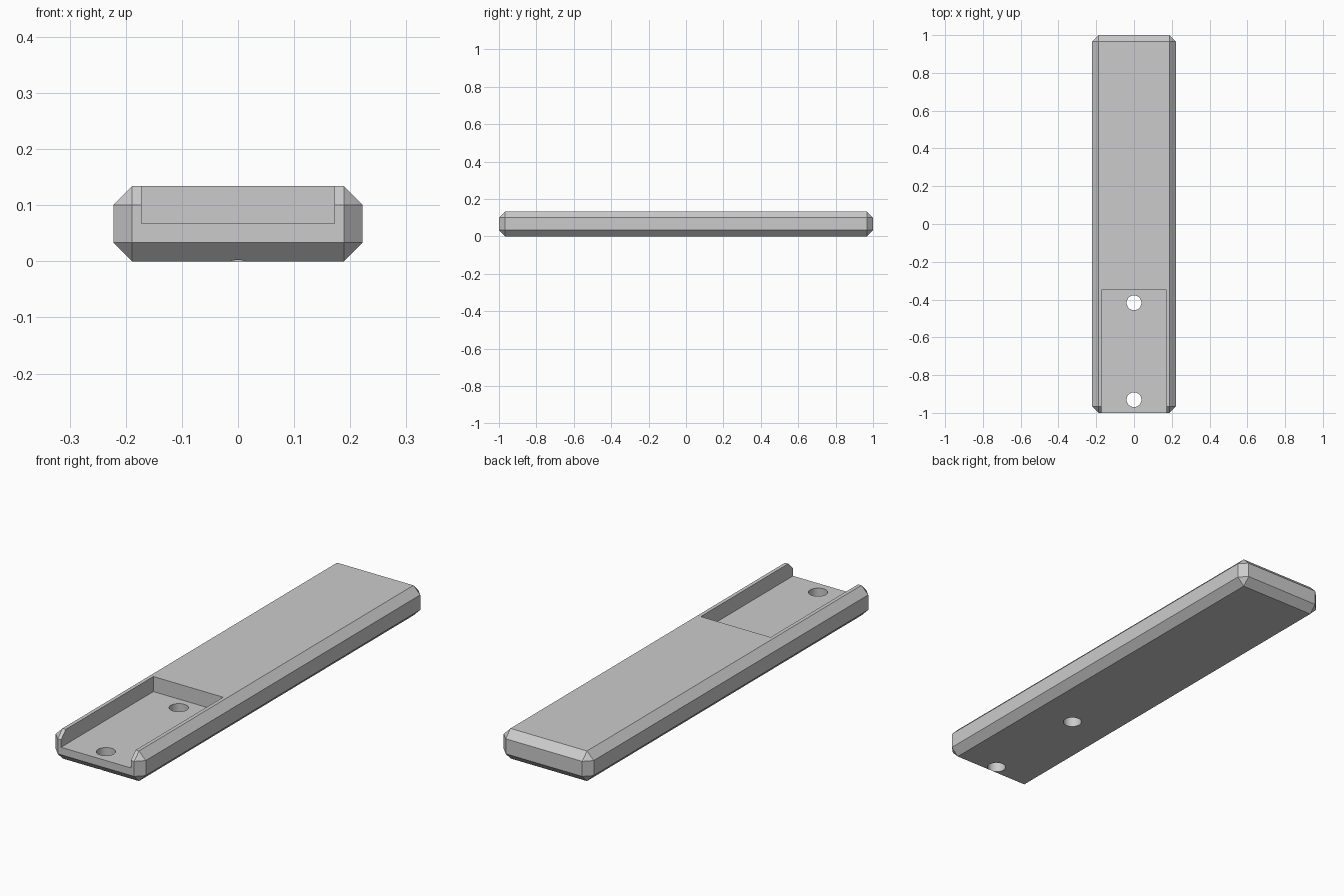
import bpy
import bmesh
from mathutils import Matrix, Vector

default = bpy.data.objects.get("Cube")
if default:
    bpy.data.objects.remove(default, do_unlink=True)

WIDTH, LENGTH, HEIGHT = 0.444, 2.0, 0.134
CHAMFER = 0.0335

grey = bpy.data.materials.new("plain grey")
grey.use_nodes = True
colour = (0.6, 0.6, 0.6, 1)
grey.diffuse_color = colour
grey.node_tree.nodes["Principled BSDF"].inputs["Base Color"].default_value = colour


def finish(name, bm):
    mesh = bpy.data.meshes.new(name)
    bm.to_mesh(mesh)
    bm.free()
    mesh.materials.append(grey)
    obj = bpy.data.objects.new(name, mesh)
    bpy.context.collection.objects.link(obj)
    return obj


def box(name, low, high, chamfer=0):
    low, high = Vector(low), Vector(high)
    bm = bmesh.new()
    place = Matrix.Translation((low + high) / 2) @ Matrix.Diagonal((high - low).to_4d())
    bmesh.ops.create_cube(bm, size=1, matrix=place)
    if chamfer:
        bmesh.ops.bevel(bm, geom=bm.edges[:], offset=chamfer, segments=1, affect="EDGES")
    return finish(name, bm)


def cylinder(name, y, radius):
    bm = bmesh.new()
    bmesh.ops.create_cone(bm, cap_ends=True, segments=48, radius1=radius, radius2=radius,
                          depth=1, matrix=Matrix.Translation((0, y, 0)))
    return finish(name, bm)


def cut(target, cutter):
    mod = target.modifiers.new(cutter.name, "BOOLEAN")
    mod.operation = "DIFFERENCE"
    mod.solver = "EXACT"
    mod.object = cutter
    cutter.hide_render = True
    cutter.hide_set(True)


# Chamfered bar
bar = box("bar", (-WIDTH / 2, -LENGTH / 2, 0), (WIDTH / 2, LENGTH / 2, HEIGHT), CHAMFER)

# Open-ended recess in the top
cutters = [box("recess_cutter", (-0.172, -1.1, HEIGHT / 2), (0.172, -0.35, 0.3))]

# Two screw holes through the recess floor
for name, y in (("front_hole_cutter", -0.93), ("rear_hole_cutter", -0.417)):
    cutters.append(cylinder(name, y, 0.039))

for cutter in cutters:
    cut(bar, cutter)

# Bake the cuts, then drop the cutters
bpy.context.view_layer.update()
evaluated = bar.evaluated_get(bpy.context.evaluated_depsgraph_get())
baked = bpy.data.meshes.new_from_object(evaluated)
bar.modifiers.clear()
bar.data = baked
for cutter in cutters:
    bpy.data.objects.remove(cutter, do_unlink=True)

# Smooth hole walls, crisp chamfers
bpy.ops.object.select_all(action="DESELECT")
bar.select_set(True)
bpy.context.view_layer.objects.active = bar
bpy.ops.object.shade_smooth_by_angle(angle=0.4)
